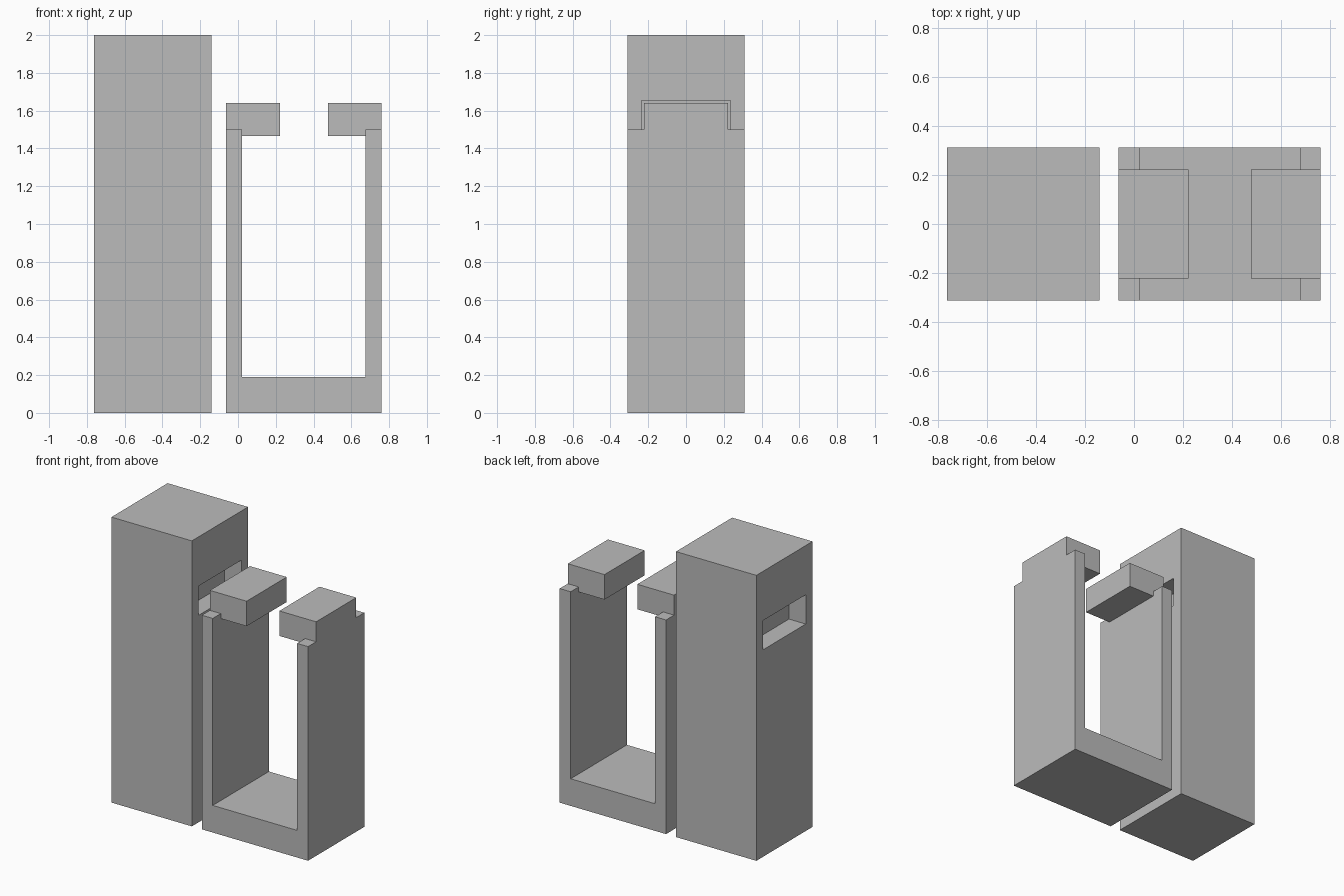
import bpy
import bmesh
from mathutils import Vector

default_cube = bpy.data.objects.get("Cube")
if default_cube:
    bpy.data.objects.remove(default_cube, do_unlink=True)

# Single flat grey
grey = bpy.data.materials.new("plain_grey")
grey.use_nodes = True
colour = (0.5, 0.5, 0.5, 1)
grey.diffuse_color = colour
grey.node_tree.nodes["Principled BSDF"].inputs["Base Color"].default_value = colour

HALF_DEPTH = 0.311   # front to back
TAB_HALF = 0.222
CLIP_X = 0.349       # middle of the clip
CLIP_OUT, CLIP_IN = 0.412, 0.327
SHOULDER = 1.5


def extrude_profile(name, points, half_depth):
    """Extrude an xz outline evenly along y."""
    bm = bmesh.new()
    face = bm.faces.new([bm.verts.new((x, -half_depth, z)) for x, z in points])
    result = bmesh.ops.extrude_face_region(bm, geom=[face])
    verts = [v for v in result["geom"] if isinstance(v, bmesh.types.BMVert)]
    bmesh.ops.translate(bm, verts=verts, vec=Vector((0, 2 * half_depth, 0)))
    bmesh.ops.recalc_face_normals(bm, faces=bm.faces)
    mesh = bpy.data.meshes.new(name)
    bm.to_mesh(mesh)
    bm.free()
    mesh.materials.append(grey)
    obj = bpy.data.objects.new(name, mesh)
    bpy.context.collection.objects.link(obj)
    return obj


def box(name, x0, x1, z0, z1, half_depth):
    return extrude_profile(name, [(x0, z0), (x1, z0), (x1, z1), (x0, z1)], half_depth)


# Tall block with a blind pocket in each side
BLOCK_L, BLOCK_R, POCKET = -0.763, -0.14, 0.13
block = box("tall_block", BLOCK_L, BLOCK_R, 0, 2, HALF_DEPTH)
for side, x0, x1 in (("right", BLOCK_L - 0.1, BLOCK_L + POCKET),
                     ("left", BLOCK_R - POCKET, BLOCK_R + 0.1)):
    cutter = box(side + "_pocket_cutter", x0, x1, 1.45, 1.655, 0.236)
    cutter.hide_render = True
    cut = block.modifiers.new(side + "_pocket", "BOOLEAN")
    cut.operation = "DIFFERENCE"
    cut.solver = "EXACT"
    cut.object = cutter
    bpy.context.view_layer.objects.active = block
    bpy.ops.object.modifier_apply(modifier=cut.name)
    bpy.data.objects.remove(cutter, do_unlink=True)

# U-shaped clip body
half_u = [(CLIP_OUT, 0), (CLIP_OUT, SHOULDER), (CLIP_IN, SHOULDER), (CLIP_IN, 0.19)]
outline = half_u + [(-x, z) for x, z in reversed(half_u)]
extrude_profile("clip_body", [(CLIP_X + x, z) for x, z in outline], HALF_DEPTH)

# Inward tabs that hook over the clip walls
tab = [(CLIP_OUT, SHOULDER), (CLIP_OUT, 1.64), (0.127, 1.64),
       (0.127, 1.465), (CLIP_IN, 1.465), (CLIP_IN, SHOULDER)]
for name, sign in (("left_tab", 1), ("right_tab", -1)):
    extrude_profile(name, [(CLIP_X + sign * x, z) for x, z in tab], TAB_HALF)
